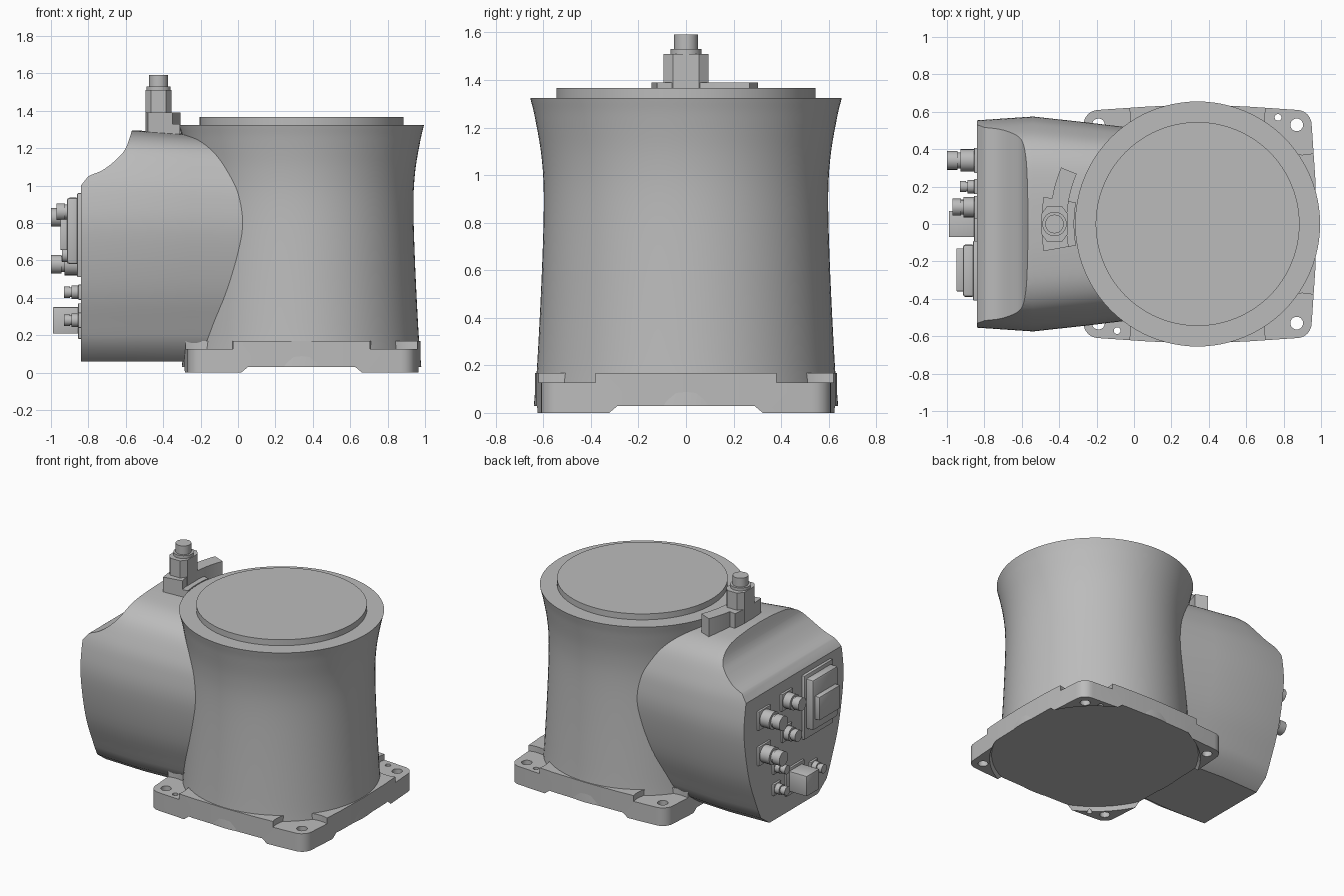
import bpy, bmesh
from math import radians, cos, sin, pi
from mathutils import Matrix, Vector

if "Cube" in bpy.data.objects:
    bpy.data.objects.remove(bpy.data.objects["Cube"])

grey = bpy.data.materials.new("neutral_grey")
grey.use_nodes = True
grey.diffuse_color = (0.5, 0.5, 0.5, 1)
grey.node_tree.nodes["Principled BSDF"].inputs["Base Color"].default_value = (0.5, 0.5, 0.5, 1)

AXIS_X = 0.34    # column centre
REAR_X = -0.84   # connector panel


def finish(name, bm, smooth=True):
    bmesh.ops.recalc_face_normals(bm, faces=bm.faces)
    mesh = bpy.data.meshes.new(name)
    bm.to_mesh(mesh)
    bm.free()
    mesh.materials.append(grey)
    ob = bpy.data.objects.new(name, mesh)
    bpy.context.collection.objects.link(ob)
    if smooth:
        smooth_edges(ob)
    return ob


def activate(ob):
    bpy.ops.object.select_all(action="DESELECT")
    ob.select_set(True)
    bpy.context.view_layer.objects.active = ob


def smooth_edges(ob):
    activate(ob)
    bpy.ops.object.shade_smooth_by_angle(angle=radians(30))


def prism(name, outline, low, high, axis="z", smooth=True):
    """Extrude a 2D outline along z, or an x-z outline along y."""
    place = (lambda a, b, h: (a, b, h)) if axis == "z" else (lambda a, b, h: (a, h, b))
    bm = bmesh.new()
    rings = [[bm.verts.new(place(a, b, h)) for a, b in outline] for h in (low, high)]
    skin(bm, rings)
    return finish(name, bm, smooth)


def skin(bm, rings):
    n = len(rings[0])
    for r, s in zip(rings, rings[1:]):
        for i in range(n):
            j = (i + 1) % n
            bm.faces.new((r[i], r[j], s[j], s[i]))
    bm.faces.new(rings[0])
    bm.faces.new(rings[-1])


def box(name, low, high, bevel=0.0):
    bm = bmesh.new()
    size = Vector(high) - Vector(low)
    mid = (Vector(high) + Vector(low)) / 2
    bmesh.ops.create_cube(bm, size=1, matrix=Matrix.Translation(mid) @ Matrix.Diagonal((*size, 1)))
    if bevel:
        bmesh.ops.bevel(bm, geom=bm.edges[:], offset=bevel, segments=2, affect="EDGES", profile=0.5)
    return finish(name, bm)


def turned(name, origin, profile, along="z", sides=32):
    """Stack of (radius, height) rings around an axis."""
    bm = bmesh.new()
    rings = []
    for r, h in profile:
        ring = []
        for i in range(sides):
            a = 2 * pi * i / sides
            p = (r * cos(a), r * sin(a), h) if along == "z" else (-h, r * cos(a), r * sin(a))
            ring.append(bm.verts.new(Vector(origin) + Vector(p)))
        rings.append(ring)
    skin(bm, rings)
    return finish(name, bm)


def cut(ob, cutters):
    for c in cutters:
        c.hide_render = True
        mod = ob.modifiers.new("cut", "BOOLEAN")
        mod.operation, mod.solver, mod.object = "DIFFERENCE", "EXACT", c
        activate(ob)
        bpy.ops.object.modifier_apply(modifier=mod.name)
        bpy.data.objects.remove(c)
    smooth_edges(ob)


def smooth_points(points, steps=6):
    """Catmull-Rom interpolation through 2D points."""
    pts = [Vector(p) for p in points]
    pts = [2 * pts[0] - pts[1]] + pts + [2 * pts[-1] - pts[-2]]
    out = []
    for a, b, c, d in zip(pts, pts[1:], pts[2:], pts[3:]):
        for k in range(steps):
            t = k / steps
            out.append(b + (c - a) * t / 2 + (2 * a - 5 * b + 4 * c - d) * t * t / 2
                       + (3 * b - a - 3 * c + d) * t ** 3 / 2)
    return out + [pts[-2]]


# Column: waisted, flaring at the top
column = smooth_points([(0.64, 0.03), (0.625, 0.22), (0.606, 0.6), (0.598, 0.9),
                        (0.608, 1.08), (0.635, 1.24), (0.655, 1.325)])
turned("column", (AXIS_X, 0, 0), column, sides=96)
turned("top_disc", (AXIS_X, 0, 0), [(0.545, 1.32), (0.545, 1.367)], sides=96)

# Base plate: bulging square with rounded corners
outline = []
for q in range(4):
    turn = Matrix.Rotation(q * pi / 2, 2)
    quarter = [(0.635, 0), (0.629, 0.25)]
    quarter += [(0.53 + 0.08 * cos(a * pi / 12), 0.53 + 0.08 * sin(a * pi / 12)) for a in range(7)]
    quarter += [(0.25, 0.629)]
    outline += [turn @ Vector(p) + Vector((AXIS_X, 0)) for p in quarter]
plate = prism("base_plate", outline, 0, 0.168)
cutters = [turned("underside_cutter", (AXIS_X, 0, 0), [(0.725, -0.05), (0.69, 0.03)], sides=64)]
for sx in (-1, 1):
    for sy in (-1, 1):
        cutters.append(turned("pocket_cutter", (AXIS_X + sx * 0.56, sy * 0.57, 0), [(0.2, 0.127), (0.2, 0.3)], sides=48))
        cutters.append(turned("bolt_hole_cutter", (AXIS_X + sx * 0.53, sy * 0.53, 0), [(0.034, -0.1), (0.034, 0.3)]))
for s in (-1, 1):
    cutters.append(turned("pin_hole_cutter", (AXIS_X + s * 0.43, s * 0.57, 0), [(0.018, -0.1), (0.018, 0.3)]))
cut(plate, cutters)

# Rear housing: rounded section lofted toward the column
lower = [Vector(p) for p in [(0.28, 0.06), (0.38, 0.13)]]
half = lower + smooth_points([(0.415, 0.2), (0.515, 0.45), (0.572, 0.75), (0.56, 0.95), (0.52, 1.08),
                              (0.45, 1.2), (0.34, 1.265), (0.18, 1.288), (0, 1.295)], 5)
section = half + [Vector((-p.x, p.y)) for p in reversed(half[:-1])]
bm = bmesh.new()
rings = []
for x, width, drop in [(REAR_X, 0.965, 0), (-0.54, 1, 0), (-0.25, 0.945, 0.022), (0.2, 0.85, 0.055)]:
    rings.append([bm.verts.new((x, p.x * width, p.y - drop * max(0, p.y - 0.3))) for p in section])
skin(bm, rings)
housing = finish("rear_housing", bm)
scoop = [Vector((-1, 0.84)), Vector((-0.84, 1.0)), Vector((-0.8, 1.05))]
scoop += smooth_points([(-0.79, 1.055), (-0.72, 1.085), (-0.65, 1.14), (-0.6, 1.2), (-0.565, 1.3)])
scoop += [Vector((-0.565, 1.5)), Vector((-1, 1.5))]
cut(housing, [prism("scoop_cutter", scoop, -1, 1, axis="y")])


# Curved bracket on top of the housing
def sector(name, r0, r1, a0, a1, low, high):
    angles = [radians(a0 + (a1 - a0) * i / 8) for i in range(9)]
    pts = [(AXIS_X - r1 * cos(a), r1 * sin(a)) for a in angles]
    pts += [(AXIS_X - r0 * cos(a), r0 * sin(a)) for a in reversed(angles)]
    return prism(name, pts, low, high)


sector("bracket", 0.66, 0.835, -10, 10, 1.24, 1.328)
sector("bracket_lip", 0.7, 0.835, -10, 10, 1.32, 1.39)
sector("bracket_tail", 0.7, 0.79, 10, 22.5, 1.22, 1.39)

# Upright connector
tower = [(-0.07, 0.055), (-0.04, 0.095), (0.04, 0.095), (0.07, 0.055),
         (0.07, -0.055), (0.04, -0.095), (-0.04, -0.095), (-0.07, -0.055)]
prism("connector_tower", [(x - 0.425, y) for x, y in tower], 1.28, 1.51, smooth=False)
turned("tower_collar", (-0.425, 0, 0), [(0.065, 1.5), (0.065, 1.53)])
turned("tower_plug", (-0.425, 0, 0), [(0.05, 1.52), (0.05, 1.592)])

# Rear panel fittings
box("cable_socket_flange", (-0.86, -0.41, 0.51), (REAR_X + 0.02, -0.09, 0.96), 0.006)
box("cable_socket_frame", (-0.915, -0.39, 0.58), (-0.85, -0.11, 0.935), 0.015)
box("cable_socket_block", (-0.95, -0.36, 0.655), (-0.9, -0.13, 0.82), 0.006)
box("network_socket", (-0.99, -0.07, 0.208), (REAR_X + 0.02, 0.07, 0.35), 0.004)
box("network_socket_flange", (-0.855, -0.1, 0.18), (REAR_X + 0.02, 0.1, 0.37), 0.004)


def round_fitting(name, y, z, r, length):
    flange = r * 1.35
    box(name + "_flange", (REAR_X - 0.015, y - flange, z - flange), (REAR_X + 0.02, y + flange, z + flange), 0.004)
    profile = [(r * 1.2, 0), (r * 1.2, length * 0.55), (r * 0.85, length * 0.55),
               (r * 0.85, length * 0.65), (r, length * 0.65), (r, length)]
    turned(name, (REAR_X, y, z), profile, along="x", sides=24)


for name, y, z, r, length in [("upper_plug", 0.34, 0.83, 0.05, 0.16), ("lower_plug", 0.34, 0.58, 0.05, 0.16),
                              ("centre_plug", 0.09, 0.86, 0.045, 0.13), ("centre_valve", 0.09, 0.63, 0.04, 0.1),
                              ("upper_valve", 0.2, 0.43, 0.03, 0.09), ("lower_valve", 0.2, 0.28, 0.03, 0.09),
                              ("side_valve", -0.21, 0.28, 0.03, 0.09)]:
    round_fitting(name, y, z, r, length)
